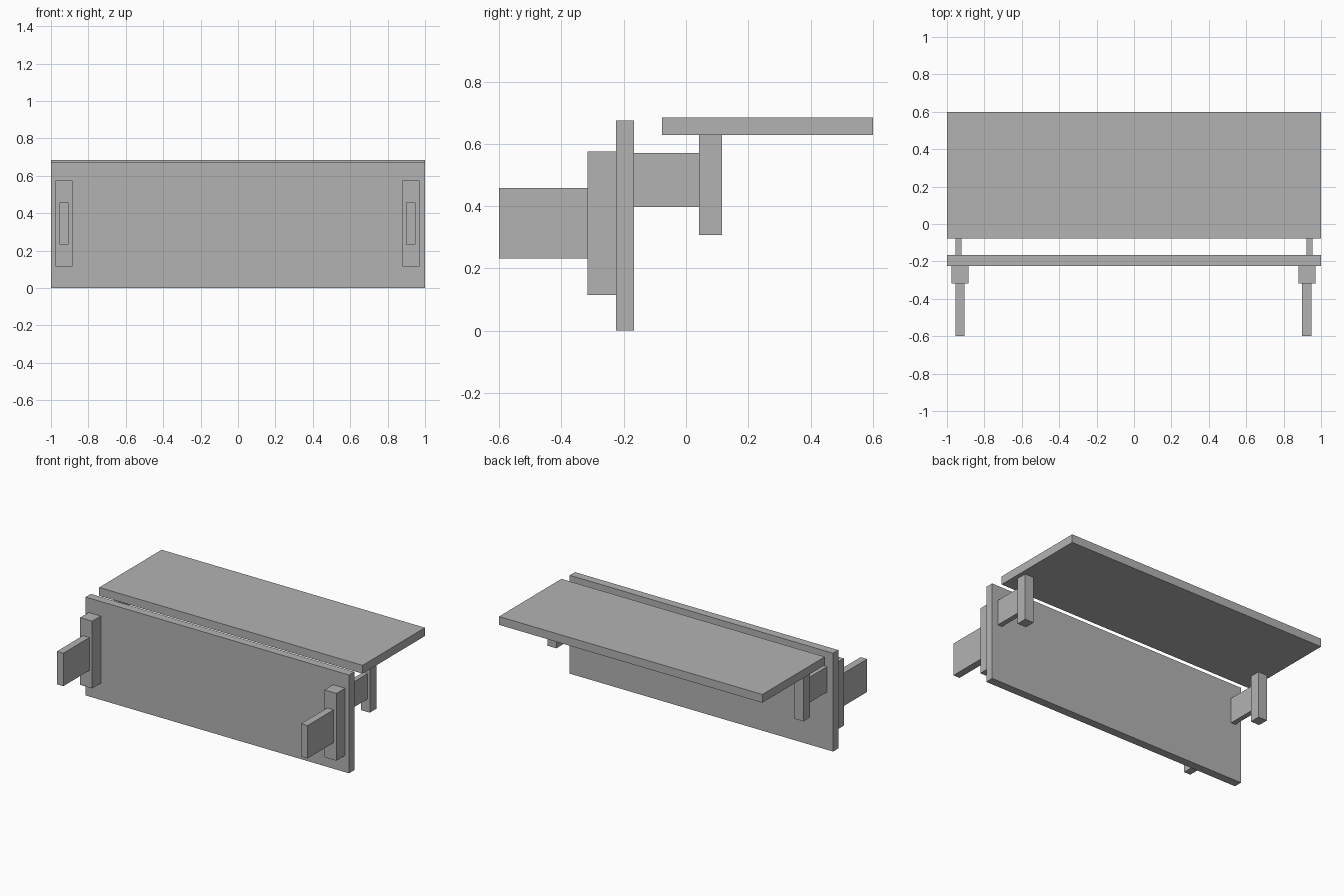
import bpy

cube = bpy.data.objects.get("Cube")
if cube:
    bpy.data.objects.remove(cube, do_unlink=True)

# One plain grey for the whole model
grey = bpy.data.materials.new("plain_grey")
grey.use_nodes = True
colour = (0.45, 0.45, 0.45, 1)
grey.diffuse_color = colour
grey.node_tree.nodes["Principled BSDF"].inputs["Base Color"].default_value = colour


def box(name, x, y, z):
    """Add a box from its (low, high) extents on each axis."""
    spans = (x, y, z)
    bpy.ops.mesh.primitive_cube_add(size=1, location=[(a + b) / 2 for a, b in spans])
    part = bpy.context.object
    part.name = part.data.name = name
    part.scale = [b - a for a, b in spans]
    bpy.ops.object.transform_apply(location=False, rotation=False, scale=True)
    part.data.materials.append(grey)


def around(centre, width):
    return (centre - width / 2, centre + width / 2)


# Full-width boards
box("front_panel", (-1, 1), (-0.224, -0.167), (0, 0.675))
box("table_top", (-1, 1), (-0.077, 0.6), (0.628, 0.685))

# Fittings at each end: front ones are set slightly off centre
for side, front_x, rear_x in (("right", -0.931, -0.938), ("left", 0.924, 0.938)):
    box(side + "_mounting_plate", around(front_x, 0.091), (-0.317, -0.224), (0.114, 0.576))
    box(side + "_front_arm", around(front_x, 0.049), (-0.6, -0.317), (0.232, 0.458))
    box(side + "_rear_bracket", around(rear_x, 0.034), (-0.167, 0.042), (0.397, 0.571))
    box(side + "_rear_post", around(rear_x, 0.067), (0.042, 0.115), (0.307, 0.628))
